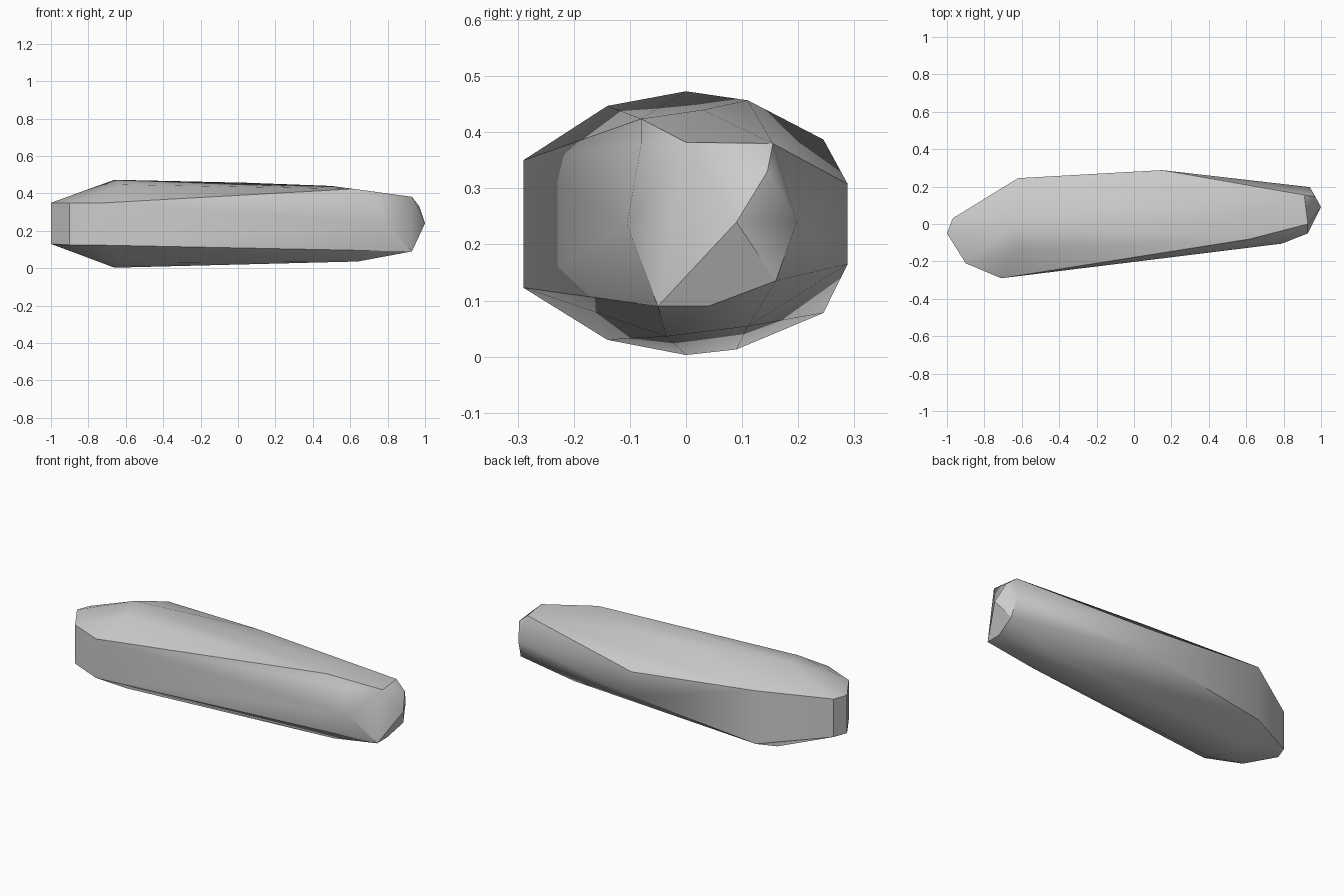
import bpy
import bmesh
import math

cube = bpy.data.objects.get("Cube")
if cube:
    bpy.data.objects.remove(cube, do_unlink=True)

# Plain grey stone
stone_grey = bpy.data.materials.new("stone_grey")
stone_grey.use_nodes = True
colour = (0.6, 0.6, 0.6, 1)
stone_grey.diffuse_color = colour
stone_grey.node_tree.nodes["Principled BSDF"].inputs["Base Color"].default_value = colour

# Corner columns: x, y, lower z, upper z
blunt_end = [
    (-0.97, 0.03, 0.13, 0.35),
    (-1, -0.05, 0.13, 0.35),
    (-0.9, -0.21, 0.125, 0.35),
    (-0.71, -0.29, 0.123, 0.35),
]
thick_body = [
    (-0.62, -0.14, 0.03, 0.447),
    (-0.66, 0, 0.003, 0.473),
    (-0.62, 0.245, 0.078, 0.387),
    (0.15, 0.288, 0.165, 0.308),
]
narrow_end = [
    (0.93, 0, 0.09, 0.382),
    (0.95, 0.16, 0.135, 0.33),
]

# Corners found on one side only: ridges, shoulders and the tip
ridge_corners = [
    (-0.65, 0.09, 0.013), (0.05, 0.11, 0.457),
    (0.5, 0.03, 0.44), (0.62, -0.08, 0.424),
    (0.74, -0.08, 0.38), (0.79, -0.105, 0.235),
    (0.64, -0.035, 0.036), (0.64, 0.11, 0.054),
    (0.93, -0.05, 0.09), (0.93, 0.04, 0.09),
    (0.91, 0.155, 0.38), (0.94, 0.197, 0.24),
    (0.97, 0.145, 0.33), (1, 0.09, 0.24),
]


def add_columns(bm, columns):
    """Add the lower and upper corner of each column."""
    for x, y, low, high in columns:
        for z in (low, high):
            bm.verts.new((x, y, z))


# Faceted stone: wrap a skin around the corners
bm = bmesh.new()
for columns in (blunt_end, thick_body, narrow_end):
    add_columns(bm, columns)
for corner in ridge_corners:
    bm.verts.new(corner)
bmesh.ops.convex_hull(bm, input=bm.verts)
loose = [v for v in bm.verts if not v.link_faces]
bmesh.ops.delete(bm, geom=loose, context="VERTS")
bmesh.ops.recalc_face_normals(bm, faces=bm.faces)

mesh = bpy.data.meshes.new("long_stone")
bm.to_mesh(mesh)
bm.free()
mesh.materials.append(stone_grey)
long_stone = bpy.data.objects.new("long_stone", mesh)
bpy.context.collection.objects.link(long_stone)

# Soft facets with crisp ridges
bpy.ops.object.select_all(action="DESELECT")
long_stone.select_set(True)
bpy.context.view_layer.objects.active = long_stone
bpy.ops.object.shade_smooth_by_angle(angle=math.radians(30))
